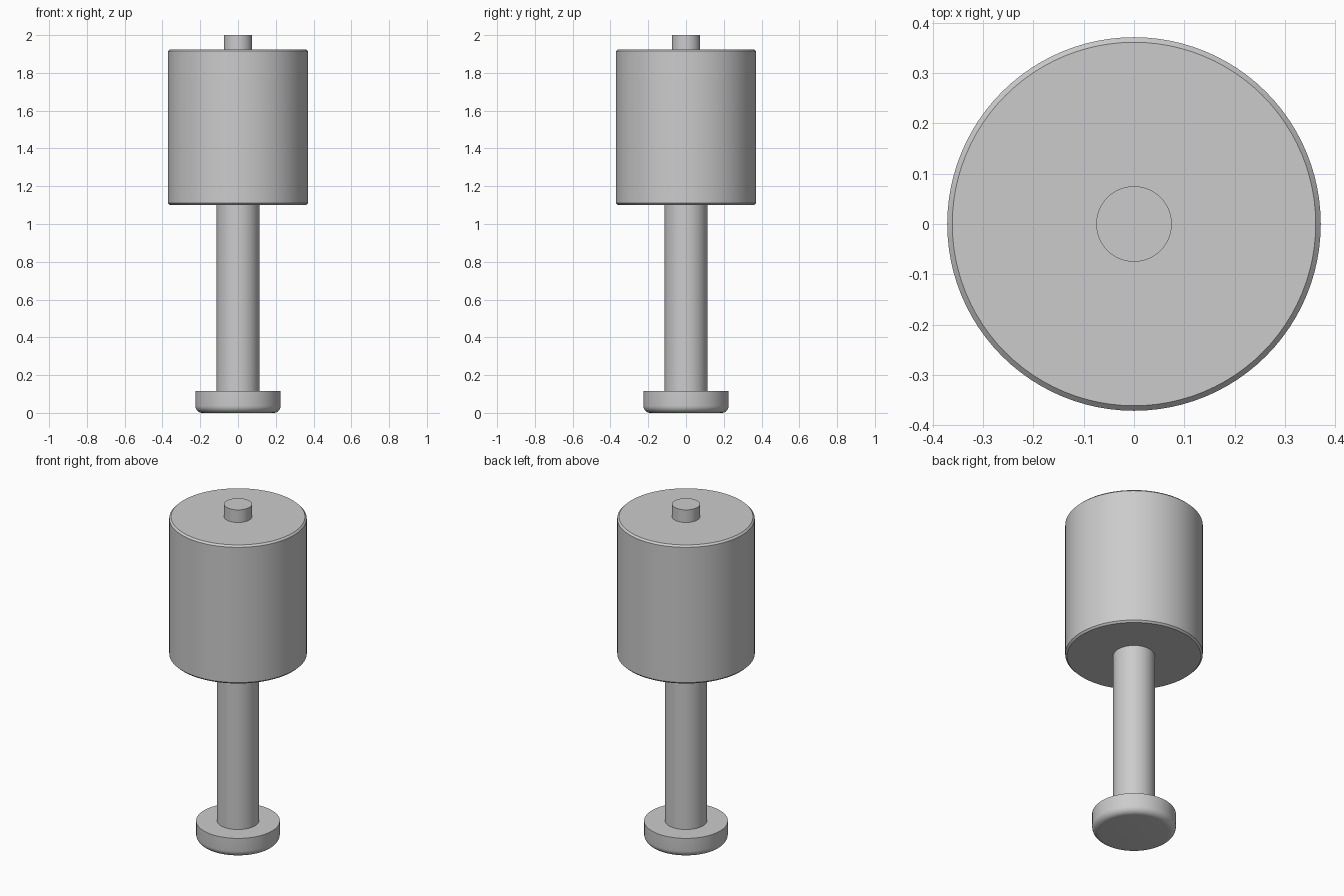
import bpy
import bmesh
from math import radians, sin, cos, pi

SEGMENTS = 96

cube = bpy.data.objects.get("Cube")
if cube:
    bpy.data.objects.remove(cube, do_unlink=True)

# Single plain grey
GREY = (0.6, 0.6, 0.6, 1.0)
grey = bpy.data.materials.new("plain grey")
grey.use_nodes = True
grey.diffuse_color = GREY
grey.node_tree.nodes["Principled BSDF"].inputs["Base Color"].default_value = GREY


def lathe(name, profile):
    """Turn a bottom-to-top (radius, height) profile into a capped solid."""
    bm = bmesh.new()
    rings = []
    for r, z in profile:
        rings.append([bm.verts.new((r * cos(2 * pi * i / SEGMENTS),
                                    r * sin(2 * pi * i / SEGMENTS), z))
                      for i in range(SEGMENTS)])
    for low, high in zip(rings, rings[1:]):
        for i in range(SEGMENTS):
            j = (i + 1) % SEGMENTS
            bm.faces.new((low[i], low[j], high[j], high[i]))
    bm.faces.new(rings[0][::-1])
    bm.faces.new(rings[-1])
    mesh = bpy.data.meshes.new(name)
    bm.to_mesh(mesh)
    bm.free()
    mesh.materials.append(grey)
    obj = bpy.data.objects.new(name, mesh)
    bpy.context.collection.objects.link(obj)
    bpy.ops.object.select_all(action='DESELECT')
    obj.select_set(True)
    bpy.context.view_layer.objects.active = obj
    bpy.ops.object.shade_smooth_by_angle(angle=radians(30))
    return obj


# Foot disc with a rounded lower edge
FOOT_R, FILLET, STEPS = 0.226, 0.038, 8
fillet = [(FOOT_R - FILLET + FILLET * sin(a), FILLET - FILLET * cos(a))
          for a in (pi / 2 * k / STEPS for k in range(STEPS + 1))]
lathe("foot", fillet + [(FOOT_R, 0.115)])

# Slim stem between foot and head
lathe("stem", [(0.113, 0.115), (0.113, 1.10)])

# Wide cylindrical head with small chamfers
HEAD_R, LOW, HIGH, CHAMFER = 0.371, 1.10, 1.925, 0.01
lathe("head", [(HEAD_R - CHAMFER, LOW), (HEAD_R, LOW + CHAMFER),
               (HEAD_R, HIGH - CHAMFER), (HEAD_R - CHAMFER, HIGH)])

# Short pin on top
lathe("top_pin", [(0.075, 1.925), (0.075, 2.0)])
